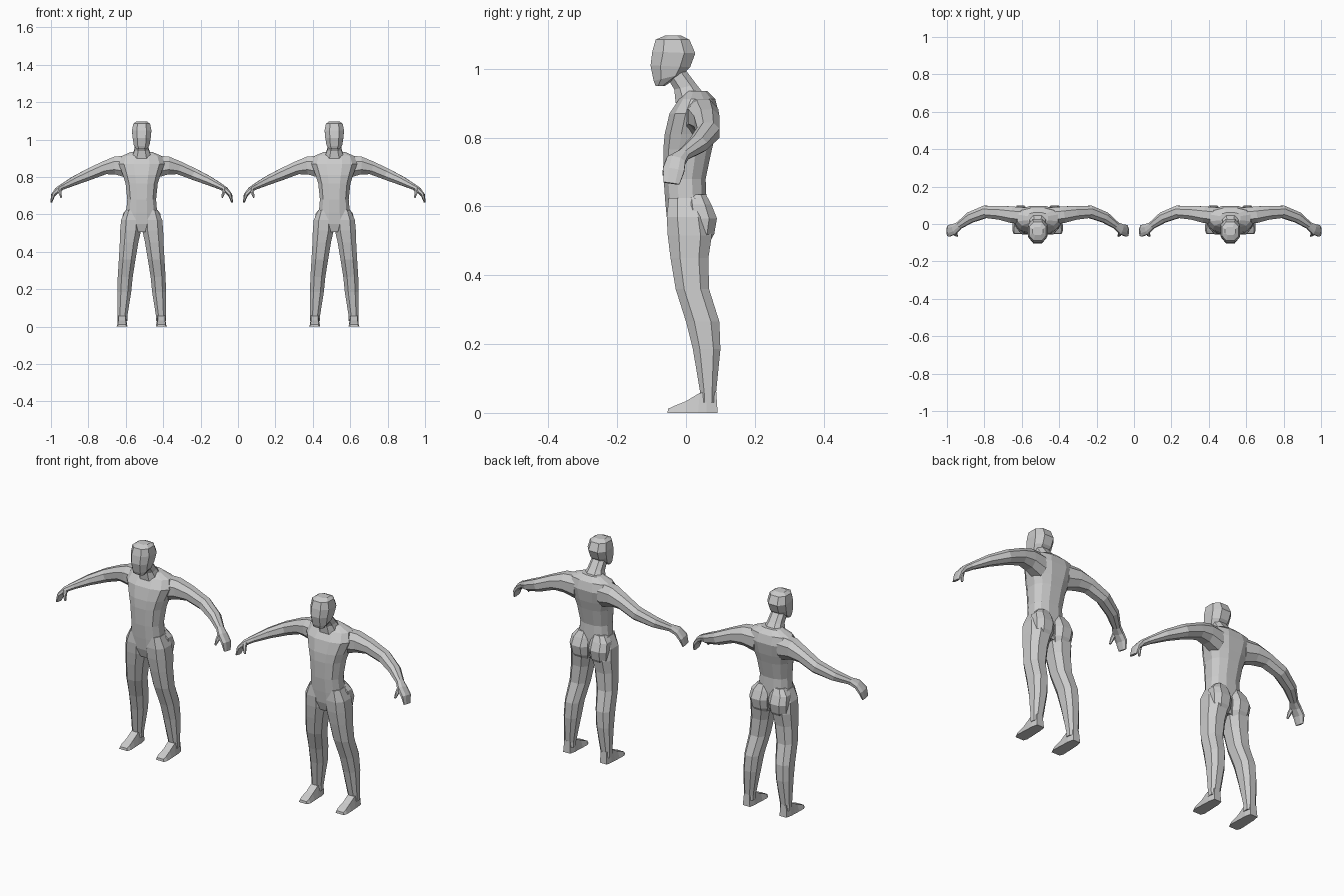
import bpy, bmesh, math
from mathutils import Vector

if "Cube" in bpy.data.objects:
    bpy.data.objects.remove(bpy.data.objects["Cube"])

skin = bpy.data.materials.new("plain grey")
skin.diffuse_color = (0.6, 0.6, 0.6, 1)
skin.use_nodes = True
skin.node_tree.nodes["Principled BSDF"].inputs["Base Color"].default_value = skin.diffuse_color


def section(center, a, b, n, power=0.8):
    """n-sided rounded section spanned by half axes a and b, flat side forward."""
    raw = []
    for i in range(n):
        t = 2 * math.pi * (i + 0.5) / n
        c, s = math.cos(t), math.sin(t)
        raw.append((math.copysign(abs(c) ** power, c), math.copysign(abs(s) ** power, s)))
    m = max(abs(p[0]) for p in raw)
    k = max(abs(p[1]) for p in raw)
    return [center + a * (u / m) + b * (v / k) for u, v in raw]


def loft(name, rings, mirror=False):
    """Skin the rings, cap both ends, place the part on both figures."""
    bm = bmesh.new()
    rows = [[bm.verts.new(p) for p in r] for r in rings]
    n = len(rows[0])
    for r0, r1 in zip(rows, rows[1:]):
        for i in range(n):
            j = (i + 1) % n
            bm.faces.new((r0[i], r0[j], r1[j], r1[i]))
    bm.faces.new(rows[0])
    bm.faces.new(rows[-1])
    bmesh.ops.recalc_face_normals(bm, faces=bm.faces[:])
    me = bpy.data.meshes.new(name)
    bm.to_mesh(me)
    bm.free()
    me.materials.append(skin)
    for side, cx in (("left", -0.515), ("right", 0.515)):
        ob = bpy.data.objects.new(f"{side}_figure_{name}", me)
        ob.location.x = cx
        bpy.context.collection.objects.link(ob)
        if mirror:
            ob.modifiers.new("mirror", 'MIRROR')


def upright(table, n, power=0.8):
    """Rows: inner x, outer x, front y, front z, back y, back z."""
    out = []
    for x0, x1, fy, fz, by, bz in table:
        c = Vector(((x0 + x1) / 2, (fy + by) / 2, (fz + bz) / 2))
        out.append(section(c, Vector(((x1 - x0) / 2, 0, 0)),
                           Vector((0, (by - fy) / 2, (bz - fz) / 2)), n, power))
    return out


def limb(table, n, power=0.9):
    """Rows: x, y, z, half height, half depth; sections follow the path."""
    pts = [Vector(r[:3]) for r in table]
    out = []
    for i, r in enumerate(table):
        d = (pts[min(i + 1, len(pts) - 1)] - pts[max(i - 1, 0)]).normalized()
        depth = Vector((0, 1, 0))
        depth = (depth - d * depth.dot(d)).normalized()
        up = depth.cross(d).normalized()
        out.append(section(pts[i], up * r[3], depth * r[4], n, power))
    return out


def level(rows):
    """Symmetric level rows: half width, front y, back y, z."""
    return [(-w, w, f, z, b, z) for w, f, b, z in rows]


# torso
loft("torso", upright(level([
    (.04, -.04, .05, .505), (.085, -.054, .06, .55), (.083, -.06, .06, .61),
    (.077, -.065, .057, .68), (.086, -.066, .075, .765), (.1, -.062, .086, .81),
    (.122, -.048, .096, .87), (.108, -.02, .085, .912), (.055, .0, .062, .935)]), 12))

# neck
loft("neck", upright([(-.052, .052, -.03, .90, .062, .915), (-.038, .038, -.034, .94, .03, .955),
                      (-.035, .035, -.055, .975, .0, .995)], 8))

# head
loft("head", upright([
    (-.028, .028, -.088, .95, -.062, .95), (-.042, .042, -.094, .965, -.008, .985),
    (-.048, .048, -.103, 1.01, .012, 1.005), (-.052, .052, -.098, 1.05, .027, 1.045),
    (-.045, .045, -.088, 1.085, .01, 1.085), (-.028, .028, -.06, 1.097, -.015, 1.097)], 8))

# legs
loft("legs", upright([(a, b, f, z, k, z) for a, b, f, k, z in [
    (.02, .085, -.05, .05, .625), (.004, .11, -.056, .066, .57), (.003, .115, -.053, .075, .515),
    (.018, .117, -.045, .065, .45), (.033, .122, -.03, .067, .36), (.048, .128, .0, .097, .265),
    (.056, .13, .02, .1, .185), (.077, .13, .042, .087, .055), (.077, .13, .042, .088, .03)]], 8), True)

# buttocks
loft("buttocks", upright([(a, b, f, z, k, z) for a, b, f, k, z in [
    (.015, .075, .0, .058, .635), (.005, .1, .0, .074, .605), (.004, .105, .0, .09, .565),
    (.006, .1, .0, .082, .52), (.02, .085, .0, .062, .485)]], 8), True)

# feet: sections from heel to toe, each a four-cornered slice
loft("feet", [[Vector(p) for p in ((a, y, 0), (b, y, 0), (b - t, y2, h), (a + t, y2, h))]
              for y, y2, h, a, b, t in [
                  (.092, .088, .06, .085, .125, .004), (.06, .06, .06, .078, .131, .006),
                  (.035, .04, .058, .078, .132, .008), (.0, .0, .034, .076, .134, .01),
                  (-.035, -.035, .02, .075, .135, .008), (-.054, -.052, .012, .082, .128, .004)]], True)

# arms with hands
loft("arms", limb([
    (.07, .042, .855, .06, .045), (.14, .05, .862, .048, .044), (.2, .06, .849, .035, .037),
    (.28, .065, .815, .031, .033), (.36, .035, .78, .024, .029), (.42, -.008, .75, .016, .019),
    (.447, -.028, .734, .014, .028), (.473, -.036, .705, .011, .031),
    (.483, -.042, .667, .005, .023)], 8), True)

# thumbs
loft("thumbs", limb([(.442, -.045, .738, .01, .012), (.437, -.058, .715, .008, .009),
                     (.43, -.064, .69, .004, .005)], 6), True)
